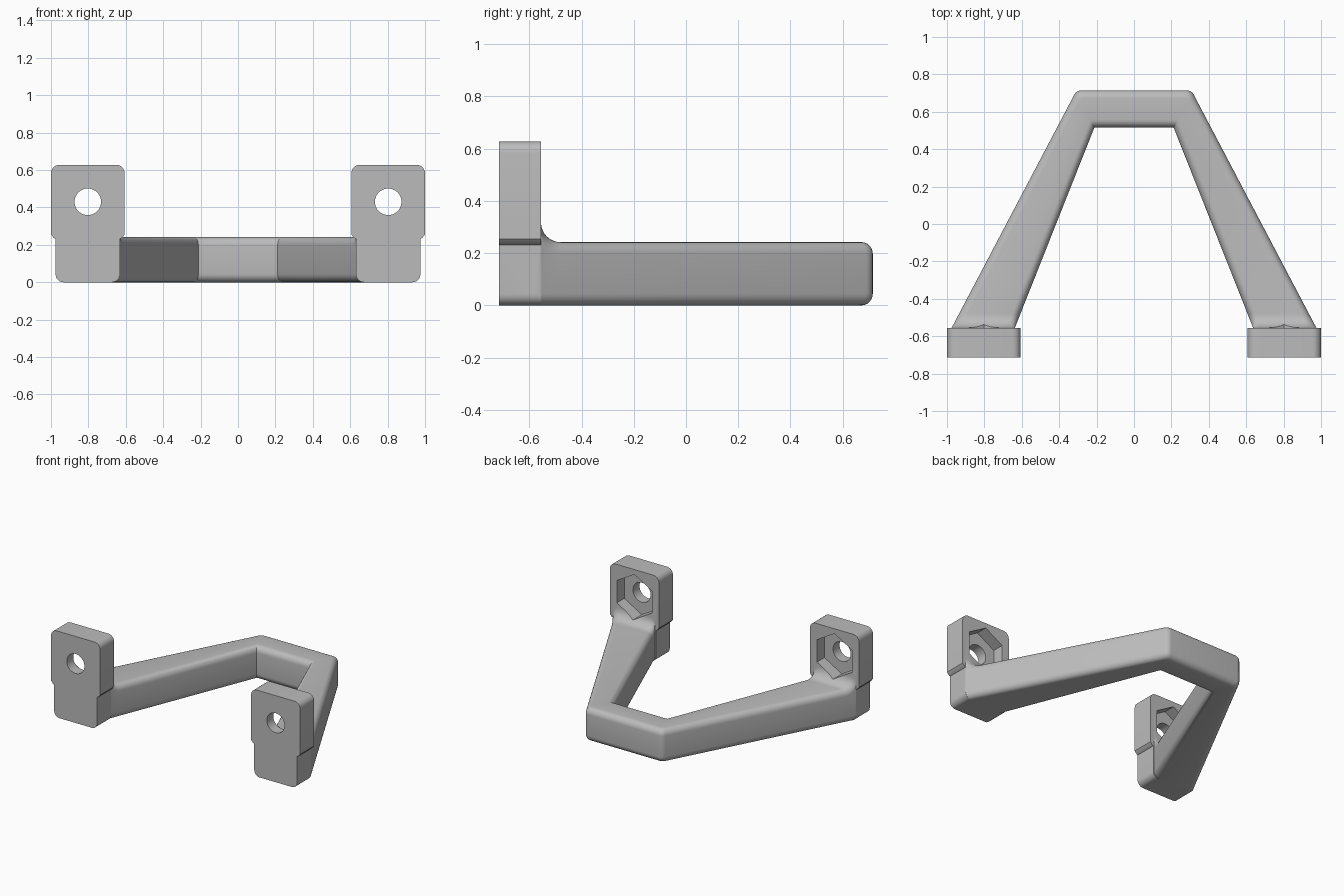
import bpy, bmesh, math
from mathutils import Vector

cube = bpy.data.objects.get("Cube")
if cube:
    bpy.data.objects.remove(cube)

grey = bpy.data.materials.new("plain_grey")
grey.use_nodes = True
grey.diffuse_color = (0.5, 0.5, 0.5, 1)
grey.node_tree.nodes["Principled BSDF"].inputs["Base Color"].default_value = (0.5, 0.5, 0.5, 1)


def skin(name, rings):
    """Solid through a chain of closed rings, capped at both ends."""
    bm = bmesh.new()
    loops = [[bm.verts.new(p) for p in ring] for ring in rings]
    n = len(loops[0])
    for a, b in zip(loops, loops[1:]):
        for i in range(n):
            j = (i + 1) % n
            bm.faces.new((a[i], a[j], b[j], b[i]))
    bm.faces.new(loops[0])
    bm.faces.new(loops[-1])
    bmesh.ops.recalc_face_normals(bm, faces=bm.faces)
    mesh = bpy.data.meshes.new(name)
    bm.to_mesh(mesh)
    bm.free()
    mesh.materials.append(grey)
    obj = bpy.data.objects.new(name, mesh)
    bpy.context.collection.objects.link(obj)
    return obj


def rounded(corners, steps=6):
    """Outline with an arc at each (x, z, radius) corner."""
    pts = []
    for i, (x, z, r) in enumerate(corners):
        c = Vector((x, z))
        if r == 0:
            pts.append(c)
            continue
        before = (Vector(corners[i - 1][:2]) - c).normalized()
        after = (Vector(corners[(i + 1) % len(corners)][:2]) - c).normalized()
        for k in range(steps + 1):
            t = k / steps * math.pi / 2
            pts.append(c + before * r * (1 - math.sin(t)) + after * r * (1 - math.cos(t)))
    return pts


def prism(name, outline, y0, y1):
    return skin(name, [[(p[0], y, p[1]) for p in outline] for y in (y0, y1)])


def circle(x, z, r, n):
    return [(x + r * math.sin(math.tau * i / n), z + r * math.cos(math.tau * i / n)) for i in range(n)]


def combine(target, other, operation):
    mod = target.modifiers.new(operation, 'BOOLEAN')
    mod.operation = operation
    mod.object = other
    mod.solver = 'EXACT'
    bpy.context.view_layer.objects.active = target
    bpy.ops.object.modifier_apply(modifier=mod.name)
    bpy.data.objects.remove(other)


# Bar: rounded section swept along the leg, the bend and the mirrored leg
BACK, TAB_Y, TOP, EDGE, FILLET = 0.715, -0.555, 0.242, 0.045, 0.075
foot_out, foot_in = Vector((0.975, TAB_Y)), Vector((0.637, TAB_Y))
bend_out, bend_in = Vector((0.307, BACK)), Vector((0.21, 0.515))
shift = Vector((0, -0.02))
stations = [(foot_out + shift, foot_in + shift, TOP + FILLET)]

# Curved rise where the bar meets the tab
for k in range(9):
    a = k / 8 * math.pi / 2
    y = TAB_Y + FILLET * (1 - math.cos(a))
    z = TOP + FILLET * (1 - math.sin(a))
    outer = foot_out.lerp(bend_out, (y - TAB_Y) / (BACK - TAB_Y))
    inner = foot_in.lerp(bend_in, (y - TAB_Y) / (bend_in.y - TAB_Y))
    stations.append((outer, inner, z))

# Softened outer corner of the bend
start = bend_out + (foot_out - bend_out).normalized() * 0.028
end = bend_out - Vector((0.028, 0))
for k in range(6):
    t = k / 5
    outer = start.lerp(bend_out, t).lerp(bend_out.lerp(end, t), t)
    stations.append((outer, bend_in + Vector((0.004 * (0.5 - t), 0)), TOP))


def section(outer, inner, top, side):
    width = (outer - inner).length
    outline = rounded([(0, 0, EDGE), (width, 0, EDGE), (width, top, EDGE), (0, top, EDGE)])
    ring = []
    for u, z in outline:
        p = inner.lerp(outer, u / width)
        ring.append((p.x * side, p.y, z))
    return ring


rings = [section(*s, 1) for s in stations] + [section(*s, -1) for s in reversed(stations)]
handle = skin("handle", rings)

# Feet: neck with a wider rounded tab above
FRONT, MID, HOLE_Z = -0.715, 0.803, 0.43
half = [(0.172, 0, 0.042), (0.172, 0.232, 0), (0.182, 0.237, 0),
        (0.197, 0.255, 0), (0.197, 0.628, 0.045)]
corners = half + [(-x, z, r) for x, z, r in reversed(half)]
for side in (1, -1):
    outline = [(p.x + side * MID, p.y) for p in rounded(corners)]
    combine(handle, prism("foot", outline, FRONT, TAB_Y), 'UNION')

# Bolt holes with hexagonal nut pockets at the back
for side in (1, -1):
    pocket = prism("nut_pocket", circle(side * MID, HOLE_Z, 0.162, 6), -0.64, -0.42)
    combine(handle, pocket, 'DIFFERENCE')
    hole = prism("bolt_hole", circle(side * MID, HOLE_Z, 0.071, 40), -0.8, -0.6)
    combine(handle, hole, 'DIFFERENCE')

bpy.ops.object.select_all(action='DESELECT')
handle.select_set(True)
bpy.context.view_layer.objects.active = handle
bpy.ops.object.shade_smooth_by_angle(angle=math.radians(30))
